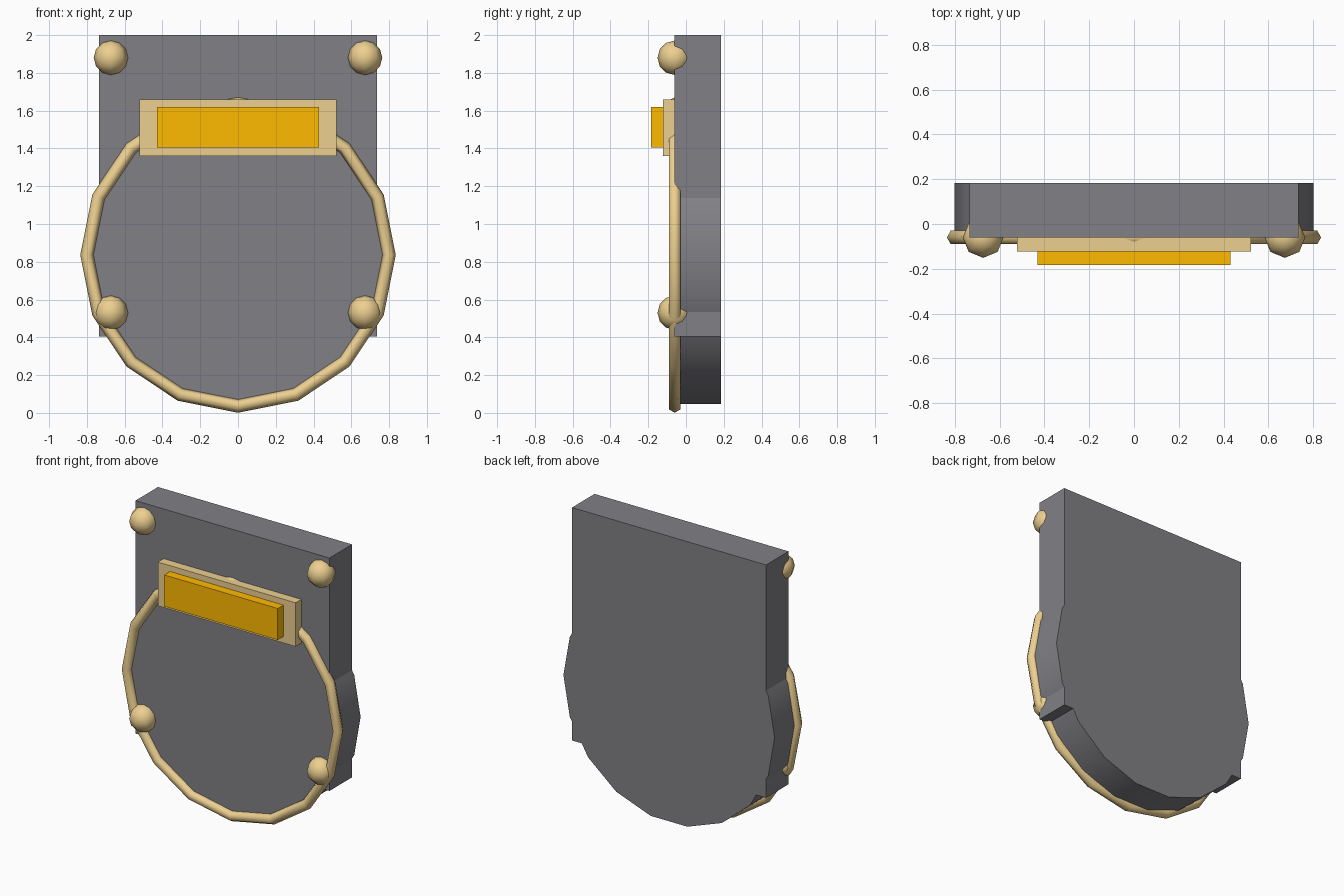
import bpy
from math import radians

if "Cube" in bpy.data.objects:
    bpy.data.objects.remove(bpy.data.objects["Cube"])


def material(name, rgb):
    m = bpy.data.materials.new(name)
    m.diffuse_color = (*rgb, 1)
    m.use_nodes = True
    m.node_tree.nodes["Principled BSDF"].inputs["Base Color"].default_value = m.diffuse_color
    return m


BRASS = material("pale_brass", (0.85, 0.63, 0.28))
GOLD = material("gold", (1.0, 0.49, 0.0))
SLATE = material("slate_grey", (0.22, 0.22, 0.24))


def finish(name, mat):
    ob = bpy.context.object
    ob.name = name
    ob.data.materials.append(mat)
    return ob


def box(name, x, y0, y1, z0, z1, mat):
    """Box spanning -x..x, y0..y1, z0..z1."""
    bpy.ops.mesh.primitive_cube_add(size=1, location=(0, (y0 + y1) / 2, (z0 + z1) / 2))
    ob = finish(name, mat)
    ob.scale = (2 * x, y1 - y0, z1 - z0)
    bpy.ops.object.transform_apply(location=False, rotation=False, scale=True)
    return ob


FRONT, BACK, DISC_Z = -0.06, 0.184, 0.836

# Backing slab
box("back_slab", 0.735, FRONT, BACK, 0.405, 2.0, SLATE)

# 18-sided disc flush with the slab, corners pointing sideways
bpy.ops.mesh.primitive_cylinder_add(
    vertices=18, radius=0.8, depth=BACK - FRONT,
    location=(0, (FRONT + BACK) / 2, DISC_Z), rotation=(radians(90), 0, 0))
disc = finish("round_disc", SLATE)
bpy.ops.object.transform_apply(location=False, rotation=True, scale=False)
disc.rotation_euler.y = radians(90)  # first corner from top to side
bpy.ops.object.transform_apply(location=False, rotation=True, scale=False)
bpy.ops.object.shade_smooth_by_angle(angle=radians(30))

# Rim around the disc
bpy.ops.mesh.primitive_torus_add(
    major_segments=16, minor_segments=6, major_radius=0.8, minor_radius=0.035,
    location=(0, FRONT, DISC_Z), rotation=(radians(90), 0, 0))
finish("rim_ring", BRASS)
bpy.ops.object.shade_smooth()

# Plate through the slab and raised bar on it
box("name_plate", 0.522, -0.122, BACK - 0.002, 1.36, 1.66, BRASS)
box("raised_bar", 0.43, -0.184, -0.11, 1.405, 1.62, GOLD)

# Corner studs
for side, sx in (("left", -1), ("right", 1)):
    for level, z in (("lower", 0.53), ("upper", 1.88)):
        bpy.ops.mesh.primitive_uv_sphere_add(
            segments=8, ring_count=6, radius=0.091, location=(sx * 0.673, FRONT, z))
        finish(f"stud_{level}_{side}", BRASS)
        bpy.ops.object.shade_smooth()
